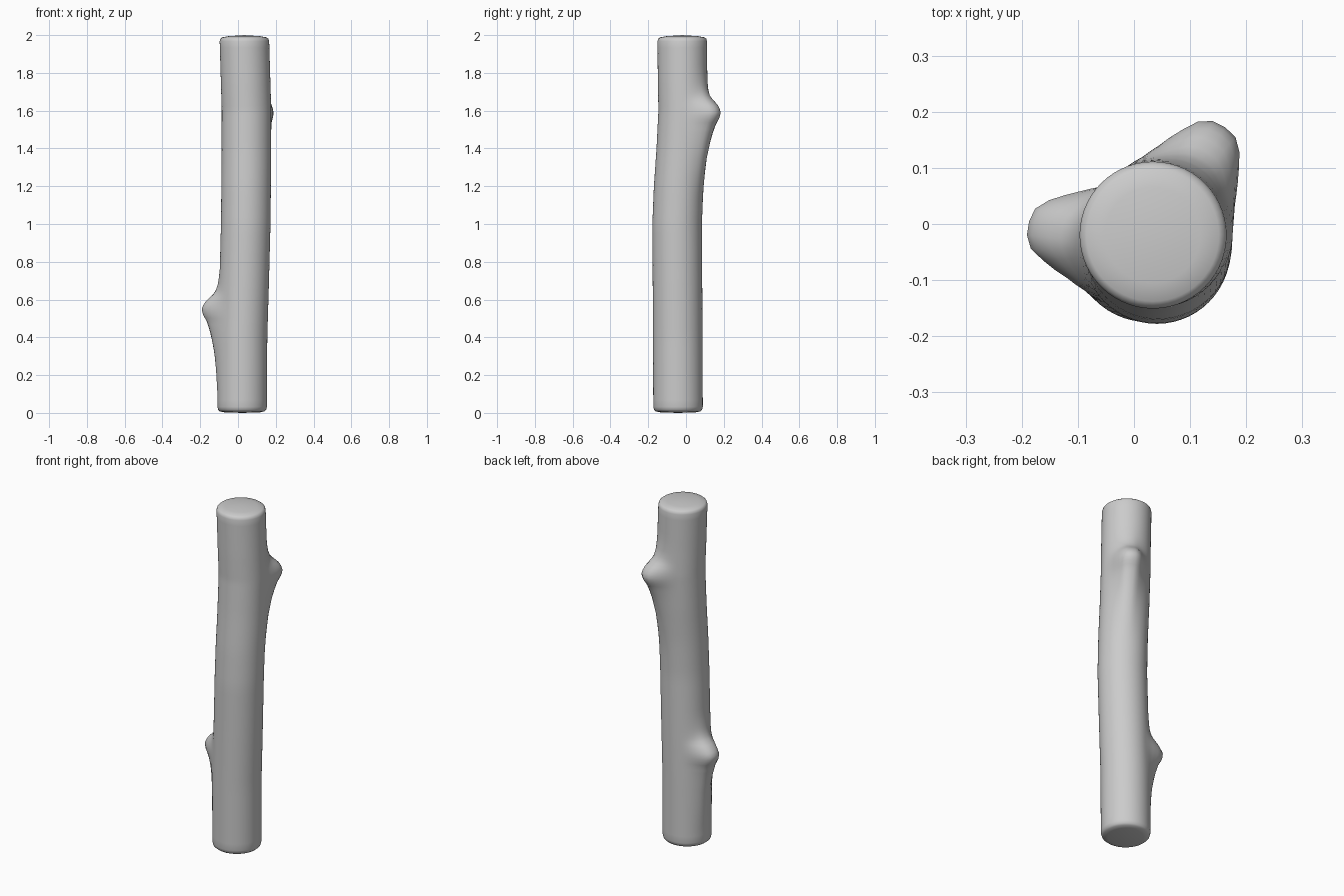
import bpy, bmesh, math

if "Cube" in bpy.data.objects:
    bpy.data.objects.remove(bpy.data.objects["Cube"])

SIDES = 56
RADIUS = 0.131


def lerp(table, t):
    """Piecewise linear lookup in a list of (key, value) pairs."""
    if t <= table[0][0]:
        return table[0][1]
    for (a, va), (b, vb) in zip(table, table[1:]):
        if t <= b:
            return va + (vb - va) * (t - a) / (b - a)
    return table[-1][1]


# gently bent centre line of the log
CENTRE_X = [(0, 0.022), (0.4, 0.024), (0.7, 0.033), (1.0, 0.041), (1.3, 0.044),
            (1.6, 0.045), (1.8, 0.039), (2.0, 0.033)]
CENTRE_Y = [(0, -0.042), (0.5, -0.044), (1.0, -0.047), (1.2, -0.039), (1.4, -0.025),
            (1.6, -0.015), (1.75, -0.018), (2.0, -0.02)]

# branch stubs: long tail below, short shoulder above, blunt tip
TAIL = [(-0.45, 0), (-0.33, 0.008), (-0.23, 0.018), (-0.13, 0.038), (-0.06, 0.063),
        (-0.02, 0.087), (0.01, 0.091), (0.04, 0.077), (0.065, 0.052), (0.09, 0.025),
        (0.13, 0.01), (0.2, 0)]
SPREAD = [(0, 1), (6, 0.99), (11, 0.9), (15, 0.75), (20, 0.57), (30, 0.29),
          (42, 0.09), (56, 0)]
KNOTS = [(169, 0.545), (59, 1.585)]  # heading in degrees, height


def surface_radius(z, deg):
    r = RADIUS
    for heading, height in KNOTS:
        off = abs((deg - heading + 180) % 360 - 180)
        r += lerp(TAIL, z - height) * lerp(SPREAD, off)
    return r


# ring heights and inset scale: rounded rims at both ends, denser at the knots
rings = [(0.003, 0.72), (0.008, 0.9), (0.016, 0.97), (0.032, 1.0)]
z = 0.07
while z < 1.95:
    rings.append((z, 1.0))
    z += 0.018 if any(-0.14 < z - h < 0.16 for _, h in KNOTS) else 0.045
rings += [(1.968, 1.0), (1.981, 0.97), (1.988, 0.9), (1.994, 0.65)]

bm = bmesh.new()
loops = []
for z, s in rings:
    loop = []
    for i in range(SIDES):
        deg = 360 * i / SIDES
        r = surface_radius(z, deg) * s
        a = math.radians(deg)
        loop.append(bm.verts.new((lerp(CENTRE_X, z) + r * math.cos(a),
                                  lerp(CENTRE_Y, z) + r * math.sin(a), z)))
    loops.append(loop)
for lo, hi in zip(loops, loops[1:]):
    for i in range(SIDES):
        j = (i + 1) % SIDES
        bm.faces.new((lo[i], lo[j], hi[j], hi[i]))

# slightly domed end caps
for loop, z in ((loops[0], 0.0), (loops[-1], 2.0)):
    tip = bm.verts.new((lerp(CENTRE_X, z), lerp(CENTRE_Y, z), z))
    for i in range(SIDES):
        bm.faces.new((loop[i], loop[(i + 1) % SIDES], tip))
bmesh.ops.recalc_face_normals(bm, faces=bm.faces)

mesh = bpy.data.meshes.new("log")
bm.to_mesh(mesh)
bm.free()
log = bpy.data.objects.new("log", mesh)
bpy.context.collection.objects.link(log)
for poly in mesh.polygons:
    poly.use_smooth = True
